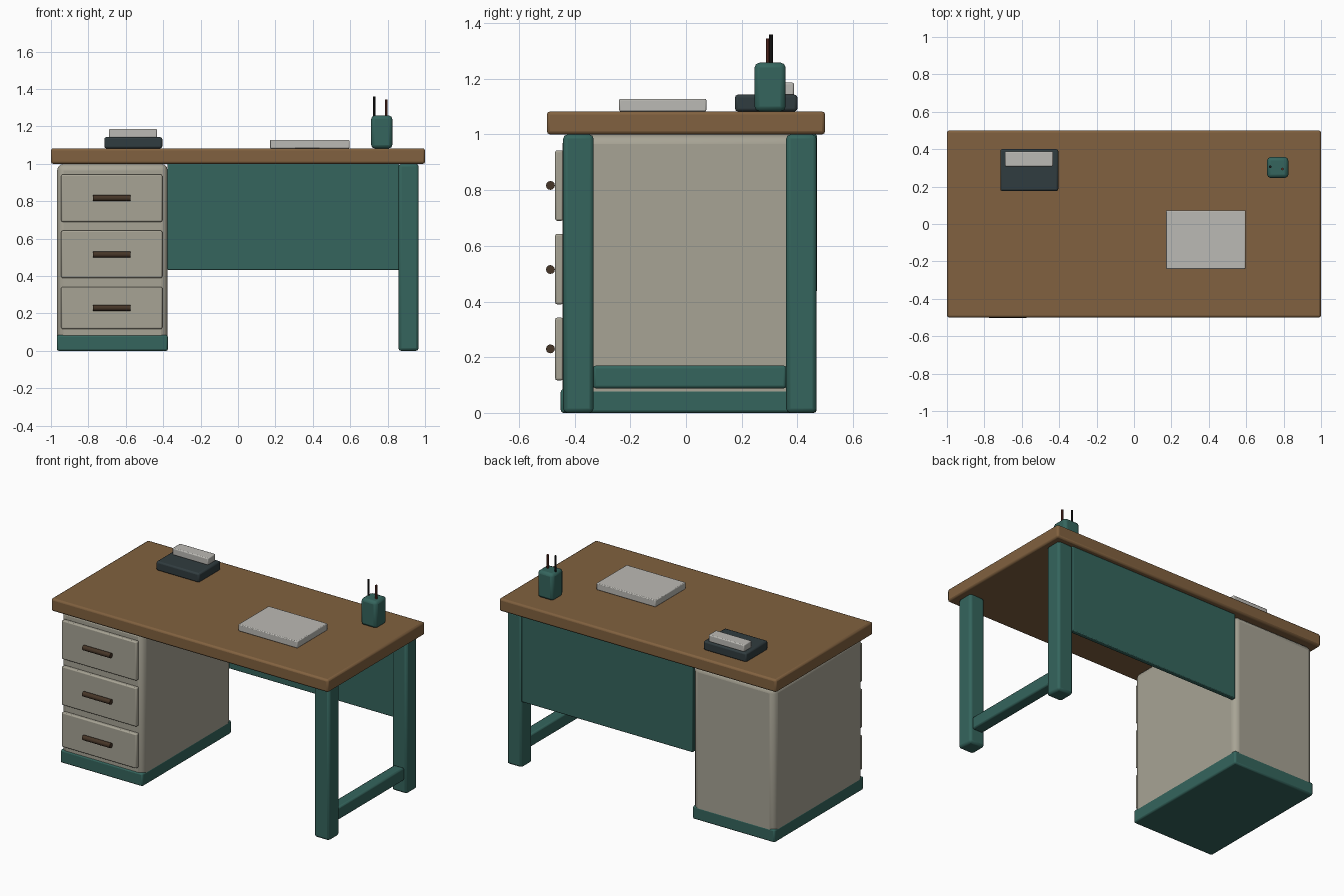
import bpy
import math

if "Cube" in bpy.data.objects:
    bpy.data.objects.remove(bpy.data.objects["Cube"])


def material(name, rgb):
    m = bpy.data.materials.new(name)
    m.diffuse_color = (*rgb, 1)
    m.use_nodes = True
    m.node_tree.nodes["Principled BSDF"].inputs["Base Color"].default_value = m.diffuse_color
    return m


wood = material("wood", (0.22, 0.12, 0.05))
green = material("green_paint", (0.035, 0.13, 0.11))
cream = material("cream_paint", (0.39, 0.37, 0.30))
bronze = material("dark_bronze", (0.06, 0.035, 0.02))
dark = material("dark_plastic", (0.03, 0.045, 0.05))
pale = material("pale_grey", (0.5, 0.49, 0.46))
red = material("red_brown", (0.12, 0.03, 0.02))
black = material("black", (0.01, 0.01, 0.01))


def box(name, xs, ys, zs, mat, bevel=0.008, segments=2):
    """Bevelled box given by its extents on each axis."""
    spans = (xs, ys, zs)
    bpy.ops.mesh.primitive_cube_add(size=1, location=[(a + b) / 2 for a, b in spans])
    o = bpy.context.object
    o.name = name
    o.scale = [b - a for a, b in spans]
    bpy.ops.object.transform_apply(location=False, rotation=False, scale=True)
    o.data.materials.append(mat)
    bpy.ops.object.shade_smooth_by_angle(angle=math.radians(35))
    if bevel:
        b = o.modifiers.new("Bevel", 'BEVEL')
        b.width = bevel
        b.segments = segments
        # keep the bevel ahead of any smoothing modifier
        o.modifiers.move(len(o.modifiers) - 1, 0)
    return o


def rod(name, loc, radius, length, mat, rot=(0, 0, 0), sides=12):
    bpy.ops.mesh.primitive_cylinder_add(vertices=sides, radius=radius, depth=length,
                                        location=loc, rotation=rot)
    o = bpy.context.object
    o.name = name
    o.data.materials.append(mat)
    bpy.ops.object.shade_smooth_by_angle(angle=math.radians(35))
    return o


# Desk top
box("desk_top", (-1, 1), (-0.5, 0.5), (1.0, 1.083), wood, 0.012)

# Drawer pedestal and plinth
box("pedestal", (-0.967, -0.376), (-0.444, 0.468), (0.003, 1.0), cream, 0.035, 3)
box("plinth", (-0.968, -0.375), (-0.45, 0.469), (0, 0.085), green, 0.01)

# Drawers with bar handles
for i, (z0, z1, hz) in enumerate([(0.117, 0.342, 0.23), (0.39, 0.643, 0.515),
                                  (0.69, 0.943, 0.817)]):
    box(f"drawer_front_{i + 1}", (-0.945, -0.405), (-0.47, -0.44), (z0, z1), cream, 0.007)
    rod(f"drawer_handle_{i + 1}", (-0.675, -0.487, hz), 0.016, 0.2, bronze,
        (0, math.pi / 2, 0))

# Right leg frame
box("front_leg", (0.858, 0.966), (-0.441, -0.332), (0, 1.0), green, 0.015)
box("back_leg", (0.858, 0.966), (0.36, 0.469), (0, 1.0), green, 0.015)
box("leg_stretcher", (0.875, 0.95), (-0.334, 0.361), (0.088, 0.17), green, 0.01)

# Modesty panel
box("modesty_panel", (-0.377, 0.86), (0.44, 0.47), (0.433, 1.0), green, 0.005)

# Telephone
box("telephone_base", (-0.715, -0.405), (0.176, 0.4), (1.083, 1.143), dark, 0.01)
box("telephone_handset", (-0.69, -0.433), (0.308, 0.388), (1.14, 1.186), pale, 0.006)

# Stack of paper
box("paper_stack", (0.17, 0.596), (-0.24, 0.073), (1.083, 1.128), pale, 0.005)

# Pencil cup and pencils
box("pencil_cup", (0.712, 0.825), (0.246, 0.358), (1.083, 1.258), green, 0.018)
rod("pencil_black", (0.728, 0.306, 1.26), 0.007, 0.2, black, sides=8)
rod("pencil_red", (0.793, 0.294, 1.245), 0.007, 0.2, red, sides=8)
